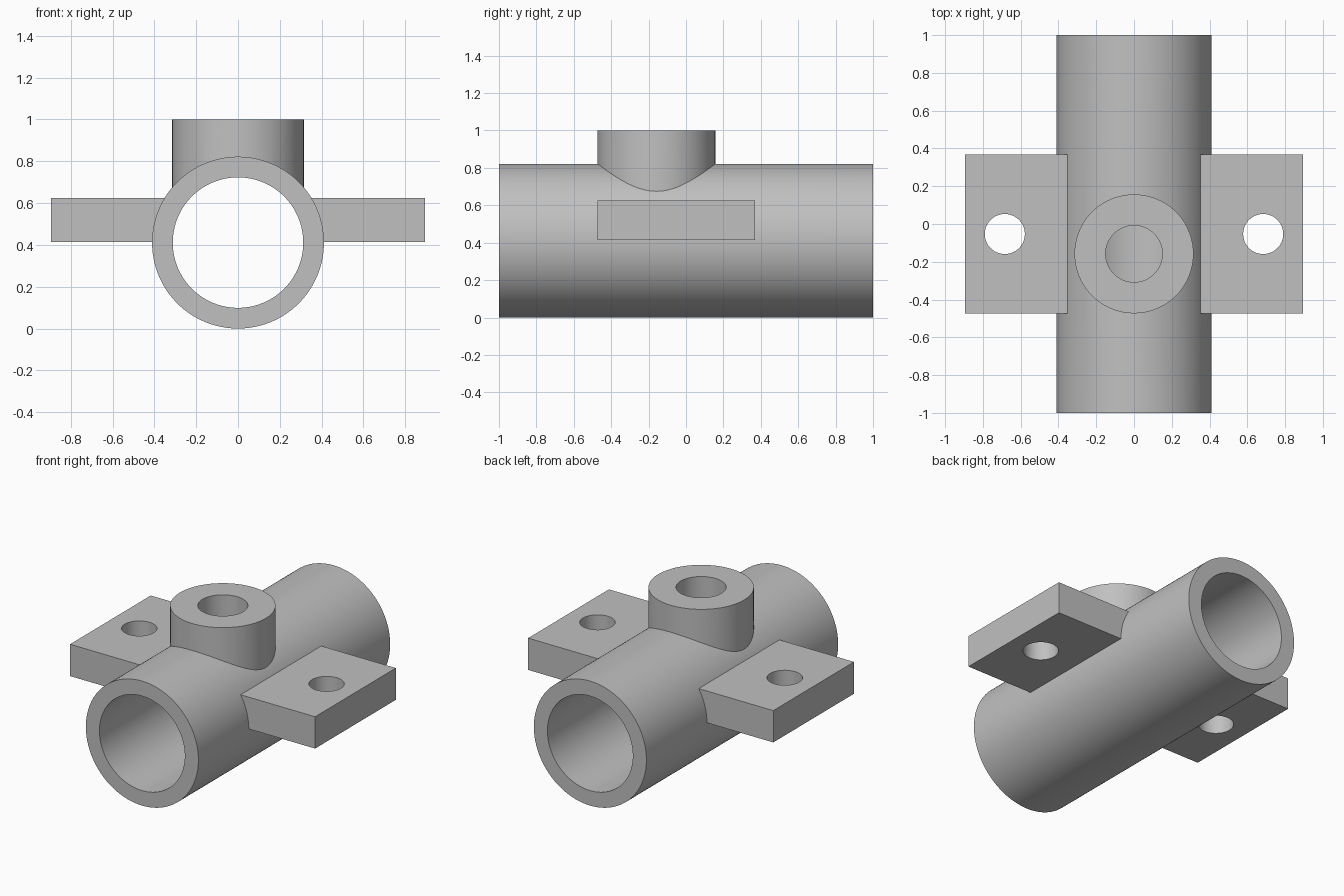
import bpy
import math

cube = bpy.data.objects.get("Cube")
if cube:
    bpy.data.objects.remove(cube, do_unlink=True)

AXIS_Z = 0.411      # height of the tube axis
BOSS_Y = -0.158
PLATE_Y = -0.053

grey = bpy.data.materials.new("plain grey")
grey.use_nodes = True
colour = (0.53, 0.53, 0.53, 1)
grey.diffuse_color = colour
grey.node_tree.nodes["Principled BSDF"].inputs["Base Color"].default_value = colour


def cylinder(name, radius, depth, location, rotation=(0, 0, 0), sides=96):
    bpy.ops.mesh.primitive_cylinder_add(vertices=sides, radius=radius, depth=depth,
                                        location=location, rotation=rotation)
    obj = bpy.context.object
    obj.name = name
    obj.data.materials.append(grey)
    return obj


def box(name, size, location):
    bpy.ops.mesh.primitive_cube_add(size=1, location=location)
    obj = bpy.context.object
    obj.name = name
    obj.scale = size
    obj.data.materials.append(grey)
    return obj


def combine(target, other, operation):
    """Apply a boolean to the target and remove the helper."""
    bpy.context.view_layer.objects.active = target
    mod = target.modifiers.new(operation.title(), "BOOLEAN")
    mod.operation = operation
    mod.solver = "EXACT"
    mod.object = other
    bpy.ops.object.modifier_apply(modifier=mod.name)
    bpy.data.objects.remove(other, do_unlink=True)


# Main tube, solid until every part is joined
along_y = (math.pi / 2, 0, 0)
body = cylinder("pipe_fitting", 0.411, 2, (0, 0, AXIS_Z), along_y, 128)

# Side mounting plates with bolt holes
for side, name in ((1, "left"), (-1, "right")):
    plate = box(name + "_plate", (0.695, 0.842, 0.21), (side * 0.5475, PLATE_Y, 0.52))
    hole = cylinder("bolt_hole", 0.106, 1, (side * 0.684, PLATE_Y, 0.52), sides=64)
    combine(plate, hole, "DIFFERENCE")
    combine(body, plate, "UNION")

# Round boss on top
boss = cylinder("boss", 0.315, 0.5, (0, BOSS_Y, 0.75))
combine(body, boss, "UNION")

# Main bore, and the boss port that opens into it
combine(body, cylinder("bore", 0.312, 2.2, (0, 0, AXIS_Z), along_y, 128), "DIFFERENCE")
combine(body, cylinder("port", 0.15, 0.7, (0, BOSS_Y, 0.8), sides=64), "DIFFERENCE")

# Smooth round walls, keep crisp edges
bpy.ops.object.select_all(action="DESELECT")
body.select_set(True)
bpy.context.view_layer.objects.active = body
bpy.ops.object.shade_smooth_by_angle(angle=math.radians(25))
